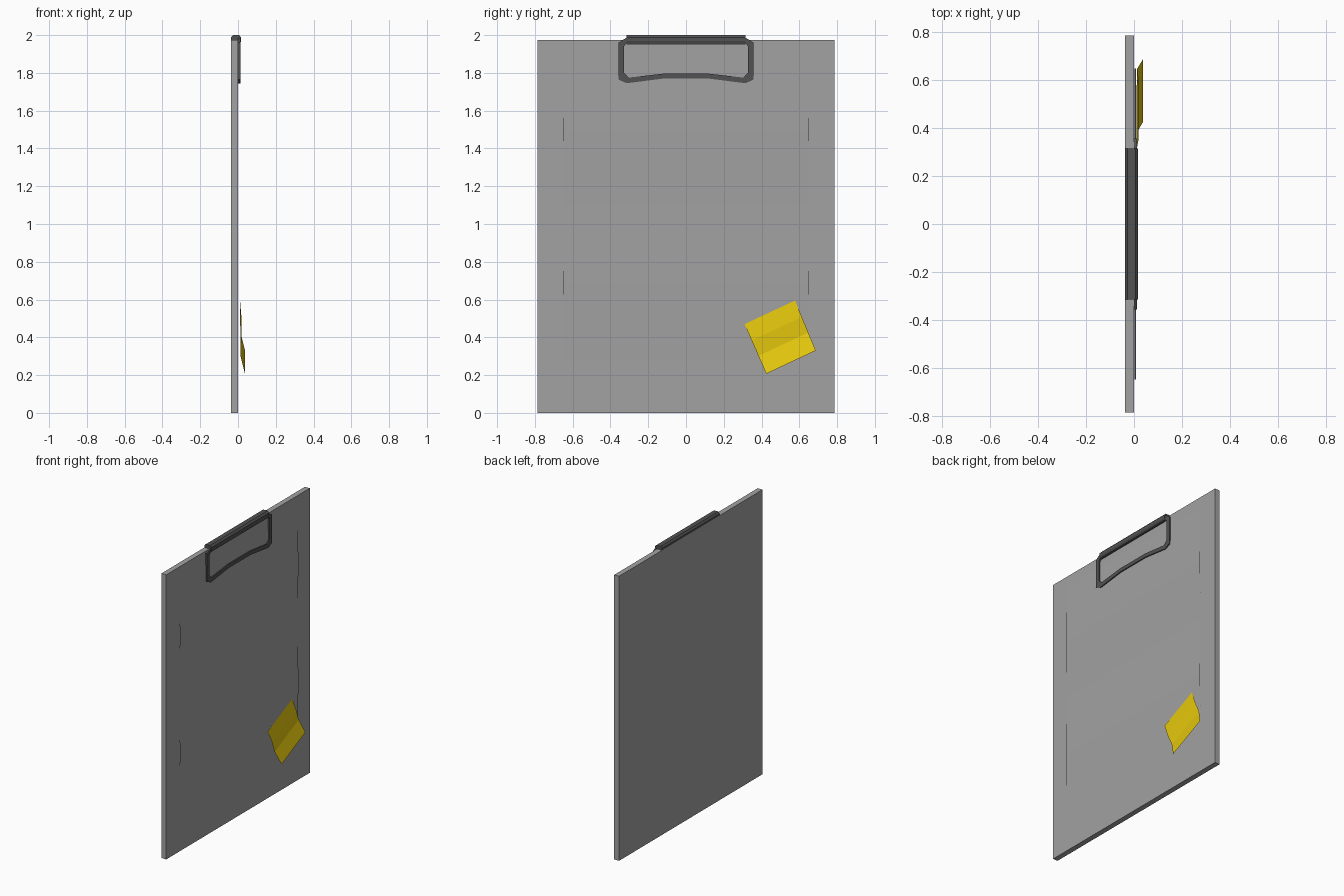
import bpy, bmesh

if "Cube" in bpy.data.objects:
    bpy.data.objects.remove(bpy.data.objects["Cube"])


def material(name, rgb):
    m = bpy.data.materials.new(name)
    m.diffuse_color = (*rgb, 1)
    m.use_nodes = True
    m.node_tree.nodes["Principled BSDF"].inputs["Base Color"].default_value = m.diffuse_color
    return m


GREY = material("board grey", (0.36, 0.36, 0.36))
DARK = material("clip dark grey", (0.085, 0.085, 0.085))
YELLOW = material("note yellow", (0.82, 0.60, 0.004))


def make_object(name, verts, faces, mat, recalc=True):
    bm = bmesh.new()
    vs = [bm.verts.new(v) for v in verts]
    for f in faces:
        bm.faces.new([vs[i] for i in f])
    if recalc:
        bmesh.ops.recalc_face_normals(bm, faces=bm.faces)
    me = bpy.data.meshes.new(name)
    bm.to_mesh(me)
    bm.free()
    me.materials.append(mat)
    ob = bpy.data.objects.new(name, me)
    bpy.context.collection.objects.link(ob)
    return ob


def extrude_y(name, profile, half, mat):
    """Solid with an (x, z) cross-section, running along y."""
    n = len(profile)
    verts = [(x, y, z) for y in (-half, half) for x, z in profile]
    faces = [list(range(n)), list(range(n, 2 * n))]
    faces += [(i, (i + 1) % n, n + (i + 1) % n, n + i) for i in range(n)]
    return make_object(name, verts, faces, mat)


def strip(name, rows, mat):
    """Folded sheet facing +x, rows of (left, right) points from top to bottom."""
    verts = [p for row in rows for p in row]
    faces = [(2 * i, 2 * i + 2, 2 * i + 3, 2 * i + 1) for i in range(len(rows) - 1)]
    return make_object(name, verts, faces, mat, recalc=False)


# Backing board
extrude_y("board", [(-0.037, 0), (0, 0), (0, 1.975), (-0.037, 1.975)], 0.787, GREY)

# Gently wavy paper sheet
waves = [(0.002, 1.90), (0.009, 1.50), (0.002, 1.10), (0.009, 0.69), (0.002, 0.28)]
strip("paper", [((x, -0.65, z), (x, 0.65, z)) for x, z in waves], GREY)

# Sticky note, tilted, with two folds and a lifted lower edge
top_l, top_r = (0.31, 0.47), (0.577, 0.595)
low_l, low_r = (0.425, 0.207), (0.687, 0.33)


def mix(a, b, t):
    return tuple(p + (q - p) * t for p, q in zip(a, b))


strip("sticky_note", [((x, *mix(top_l, low_l, t)), (x, *mix(top_r, low_r, t)))
                      for t, x in ((0, 0.011), (0.33, 0.018), (0.64, 0.013), (1, 0.037))], YELLOW)

# Clip bar folded over the top edge of the board
extrude_y("clip_bar", [(-0.037, 1.975), (-0.037, 1.988), (-0.027, 2.0), (0.006, 2.0),
                       (0.017, 1.988), (0.017, 1.967), (0.006, 1.951), (0, 1.951),
                       (0, 1.975)], 0.316, DARK)

# Clip frame: flat ring with cut corners and an arched lower edge
outer = [(0.317, 1.985), (0.357, 1.96), (0.357, 1.765), (0.315, 1.745), (0.12, 1.77)]
inner = [(0.318, 1.955), (0.328, 1.94), (0.328, 1.80), (0.303, 1.775), (0.12, 1.796)]


def mirrored(half):
    return half + [(-y, z) for y, z in reversed(half)]


loops = [(0.0, mirrored(outer)), (0.012, mirrored(outer)),
         (0.012, mirrored(inner)), (0.0, mirrored(inner))]
n = len(loops[0][1])
verts = [(x, y, z) for x, loop in loops for y, z in loop]
faces = [(a * n + i, a * n + (i + 1) % n, b * n + (i + 1) % n, b * n + i)
         for a, b in ((0, 1), (1, 2), (2, 3), (3, 0)) for i in range(n)]
make_object("clip_frame", verts, faces, DARK)
